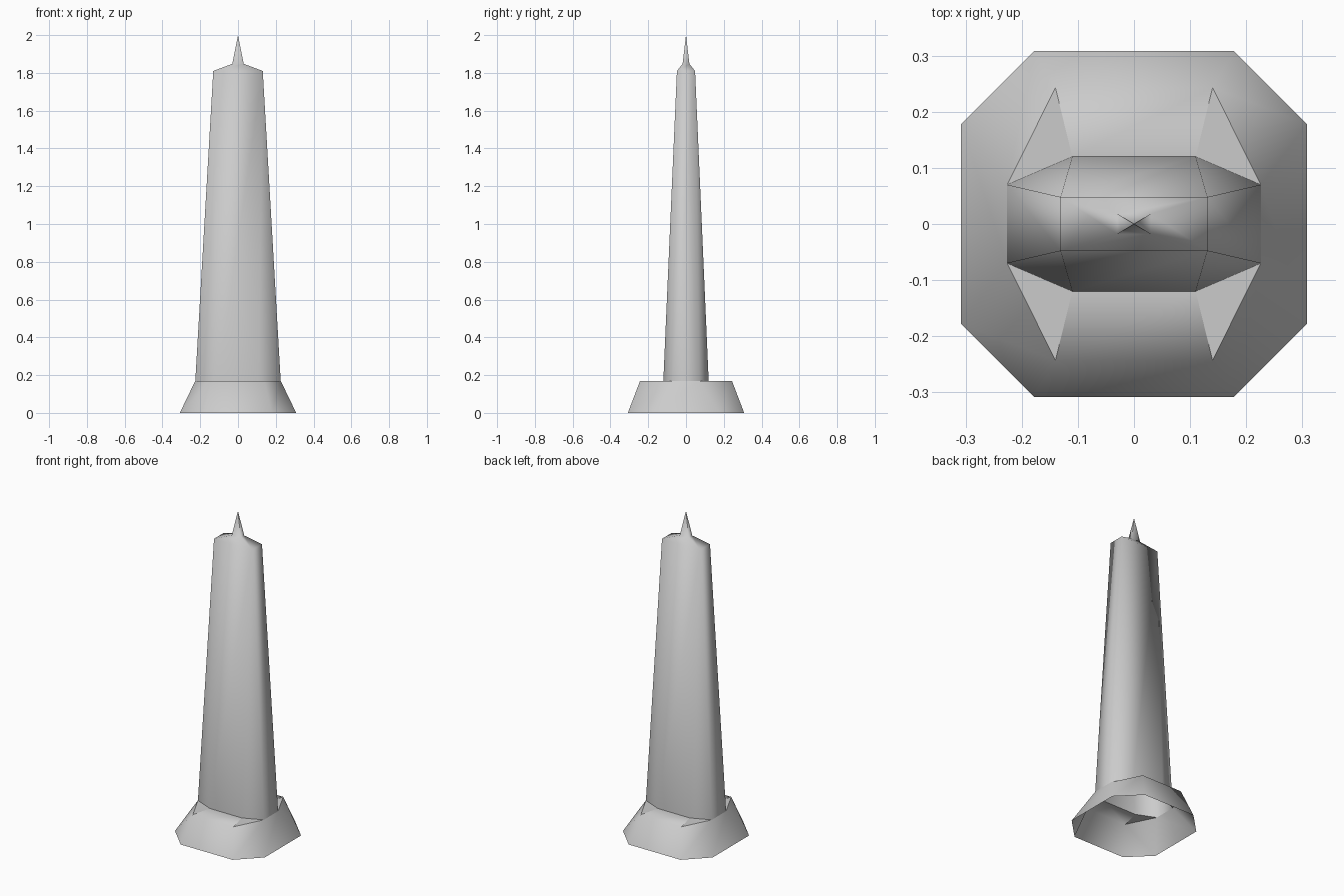
import bpy
import bmesh

cube = bpy.data.objects.get("Cube")
if cube:
    bpy.data.objects.remove(cube, do_unlink=True)

stone = bpy.data.materials.new("light grey stone")
stone.use_nodes = True
grey = (0.6, 0.6, 0.6, 1)
stone.diffuse_color = grey
bsdf = stone.node_tree.nodes["Principled BSDF"]
bsdf.inputs["Base Color"].default_value = grey
bsdf.inputs["Roughness"].default_value = 0.7


def octagon(p, q, z):
    """Eight points mirrored from a front corner p and a side corner q."""
    (a, b), (c, d) = p, q
    return [(-a, -b, z), (a, -b, z), (c, -d, z), (c, d, z),
            (a, b, z), (-a, b, z), (-c, d, z), (-c, -d, z)]


def loft(name, rings, is_sharp=None, is_flat=None):
    """Open shell through octagon rings; coincident corners are merged."""
    bm = bmesh.new()
    loops = [[bm.verts.new(co) for co in octagon(*r)] for r in rings]
    for low, high in zip(loops, loops[1:]):
        for i in range(8):
            j = (i + 1) % 8
            bm.faces.new((low[i], low[j], high[j], high[i]))
    bmesh.ops.remove_doubles(bm, verts=bm.verts, dist=0.0005)
    for f in bm.faces:
        f.smooth = not (is_flat and is_flat(f))
    for e in bm.edges:
        if is_sharp and is_sharp(e.verts[0].co, e.verts[1].co):
            e.smooth = False
    mesh = bpy.data.meshes.new(name)
    bm.to_mesh(mesh)
    bm.free()
    mesh.materials.append(stone)
    obj = bpy.data.objects.new(name, mesh)
    bpy.context.collection.objects.link(obj)
    return obj


foot = ((0.11, 0.12), (0.226, 0.07), 0.17)
shoulder_z, tip_z = 1.81, 2.0

# Flared plinth with front and back ledges and flat corner triangles
loft("plinth",
     [((0.178, 0.308), (0.308, 0.178), 0),
      ((0.14, 0.243), (0.226, 0.07), 0.17),
      foot],
     is_flat=lambda f: len(f.verts) == 3)


# Sharp edges: front and back of the shoulder, and the spire ridges
def tower_sharp(a, b):
    along_shoulder = (min(a.z, b.z) > shoulder_z - 0.01
                      and max(a.z, b.z) < shoulder_z + 0.01
                      and abs(a.x - b.x) > 0.1)
    return along_shoulder or max(a.z, b.z) > tip_z - 0.01


# Tapered shaft, sloped shoulder and needle spire
corner, spire = (0.131, 0.048), (0.03, 0.018)
loft("tower",
     [foot,
      (corner, corner, shoulder_z),
      (spire, spire, 1.848),
      ((0, 0), (0, 0), tip_z)],
     is_sharp=tower_sharp)
